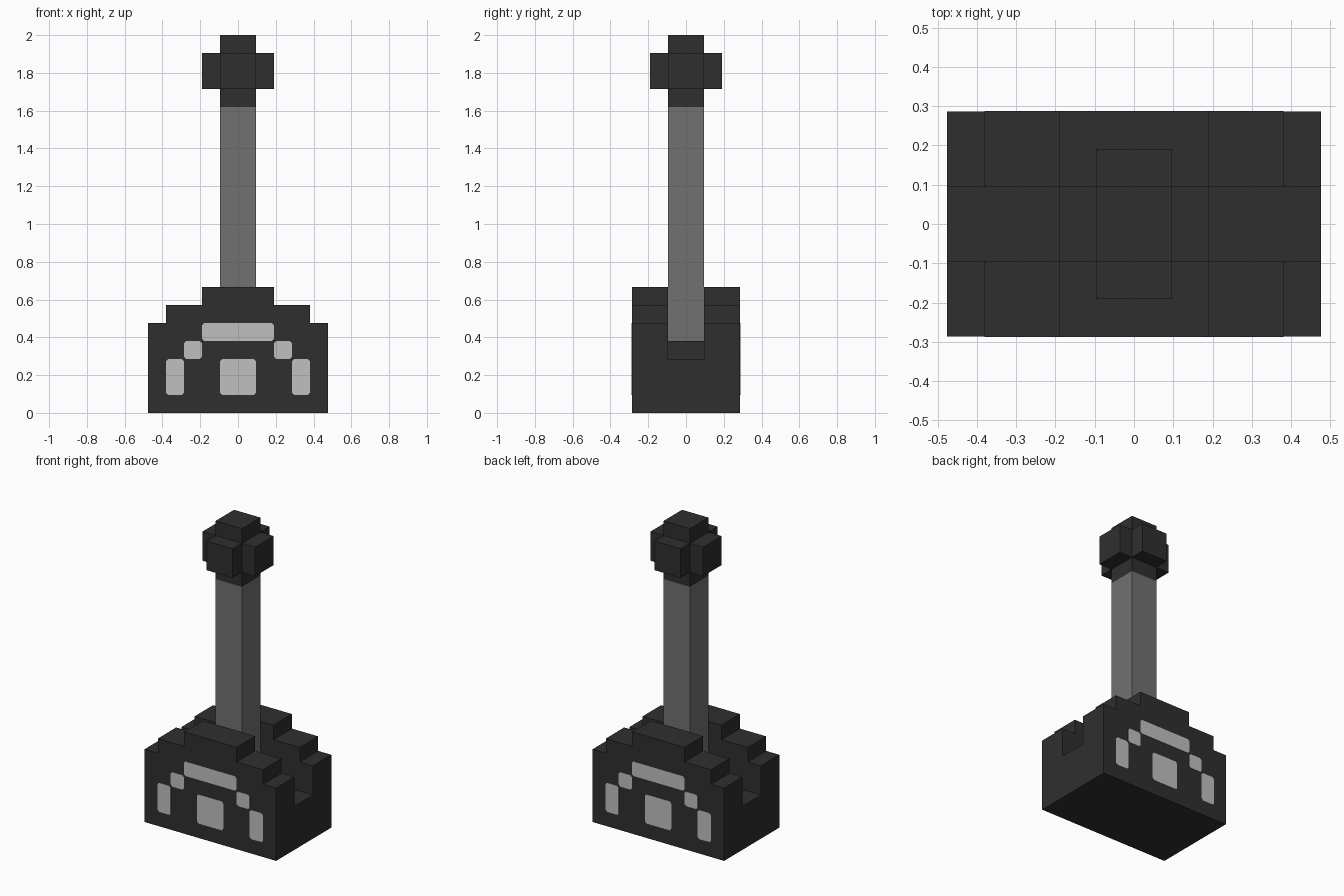
import bpy, bmesh
from mathutils import Vector

cube = bpy.data.objects.get("Cube")
if cube:
    bpy.data.objects.remove(cube, do_unlink=True)

U = 2 / 21  # one block unit; the model is 21 units tall


def material(name, v):
    m = bpy.data.materials.new(name)
    m.use_nodes = True
    m.diffuse_color = (v, v, v, 1)
    m.node_tree.nodes["Principled BSDF"].inputs["Base Color"].default_value = (v, v, v, 1)
    return m


CHARCOAL = material("charcoal", 0.028)
GREY = material("mid grey", 0.165)
LIGHT = material("light grey", 0.53)


def make_object(name, bm, mat):
    bmesh.ops.recalc_face_normals(bm, faces=bm.faces)
    mesh = bpy.data.meshes.new(name)
    bm.to_mesh(mesh)
    bm.free()
    mesh.materials.append(mat)
    ob = bpy.data.objects.new(name, mesh)
    bpy.context.collection.objects.link(ob)
    return ob


def extrude_xz(name, profile, y0, y1, mat):
    """Extrude a front-view outline (in units) from y0 to y1."""
    bm = bmesh.new()
    face = bm.faces.new([bm.verts.new((x * U, y0 * U, z * U)) for x, z in profile])
    out = bmesh.ops.extrude_face_region(bm, geom=[face])
    verts = [g for g in out["geom"] if isinstance(g, bmesh.types.BMVert)]
    bmesh.ops.translate(bm, verts=verts, vec=(0, (y1 - y0) * U, 0))
    return make_object(name, bm, mat)


def mirrored(half):
    return half + [(-x, z) for x, z in reversed(half)]


# Stepped base, with a groove cut along x that leaves a raised saddle
base = extrude_xz("base", mirrored([(5, 0), (5, 5), (4, 5), (4, 6), (2, 6), (2, 7)]),
                  -3, 3, CHARCOAL)
cutter = extrude_xz("groove_cutter", mirrored([(2, 4), (2, 3), (6, 3), (6, 8)]),
                    -1, 1, CHARCOAL)
cutter.hide_render = True
mod = base.modifiers.new("groove", 'BOOLEAN')
mod.operation = 'DIFFERENCE'
mod.solver = 'EXACT'
mod.object = cutter
bpy.context.view_layer.objects.active = base
bpy.ops.object.modifier_apply(modifier=mod.name)
bpy.data.objects.remove(cutter, do_unlink=True)

# Handle shaft
extrude_xz("shaft", mirrored([(1, 4), (1, 17)]), -1, 1, GREY)

# Knob: a cube with every face pushed out by one unit
bm = bmesh.new()
bmesh.ops.create_cube(bm, size=2 * U)
bmesh.ops.translate(bm, verts=bm.verts, vec=(0, 0, 19 * U))
bmesh.ops.recalc_face_normals(bm, faces=bm.faces)
for f in bmesh.ops.extrude_discrete_faces(bm, faces=bm.faces[:])["faces"]:
    c = f.calc_center_median() - Vector((0, 0, 19 * U))
    bmesh.ops.translate(bm, verts=f.verts[:], vec=c.normalized() * U)
make_object("knob", bm, CHARCOAL)

# Painted arch and square on the front and back: x0, x1, z0, z1 in units
PATCHES = {
    "arch_top": (-2, 2, 4, 5),
    "arch_shoulder_right": (-3, -2, 3, 4),
    "arch_shoulder_left": (2, 3, 3, 4),
    "arch_leg_right": (-4, -3, 1, 3),
    "arch_leg_left": (3, 4, 1, 3),
    "centre_square": (-1, 1, 1, 3),
}
C = 0.12  # small corner cut
for side, s in (("front", -1), ("back", 1)):
    for name, (a, b, p, q) in PATCHES.items():
        outline = [(a + C, p), (b - C, p), (b, p + C), (b, q - C),
                   (b - C, q), (a + C, q), (a, q - C), (a, p + C)]
        extrude_xz(f"{side}_{name}", outline, s * 2.98, s * 3.02, LIGHT)
